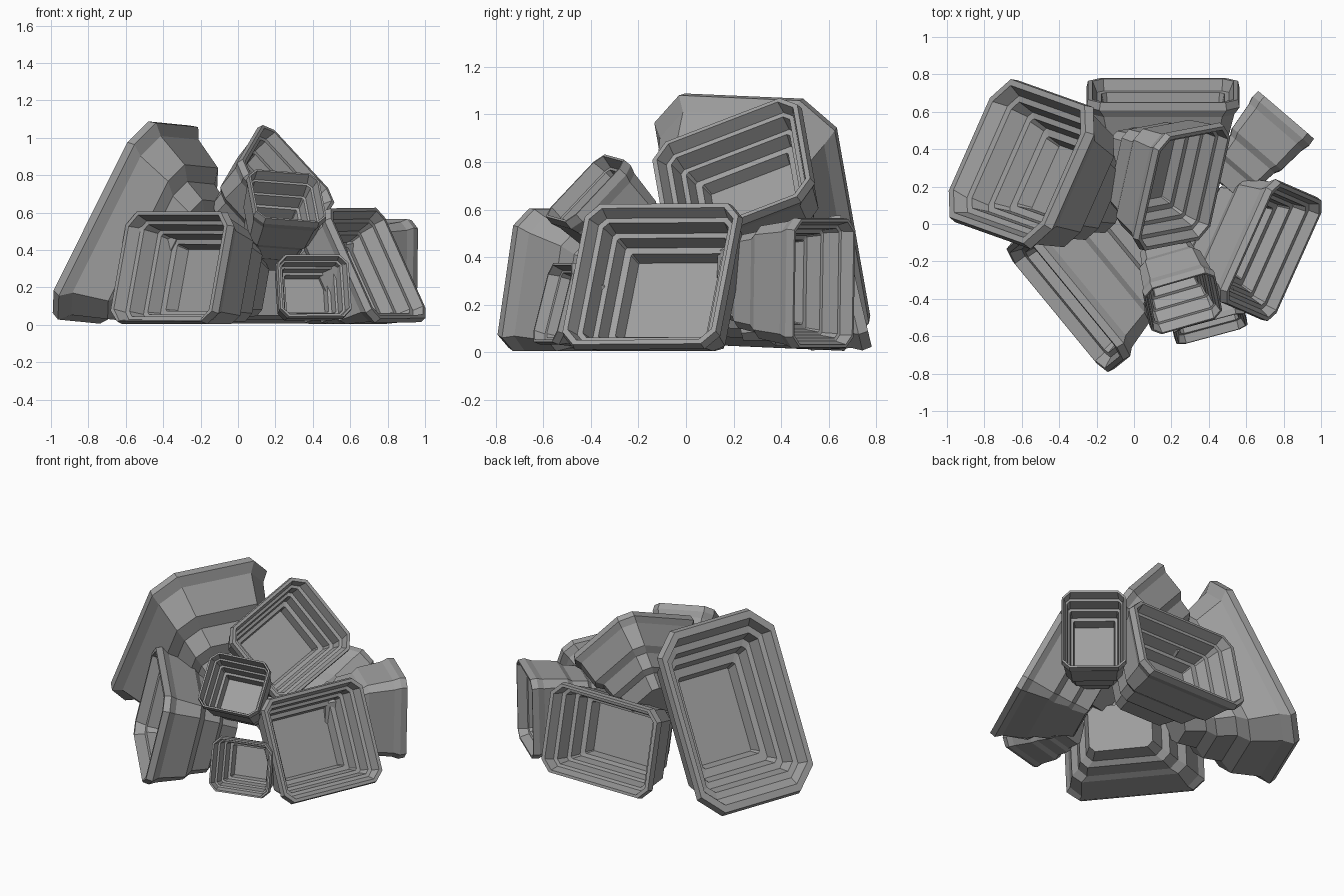
import bpy, bmesh
from mathutils import Vector

if "Cube" in bpy.data.objects:
    bpy.data.objects.remove(bpy.data.objects["Cube"])

# Ring profile: (scale, depth fraction, corner chamfer)
OUTER = [(.46, 1.0, .14), (.55, .80, .16), (.65, .75, .18), (.72, .55, .2),
         (.83, .48, .23), (.93, .16, .28), (1.0, .08, .3)]
INNER = [(.98, 0, .29), (.92, 0, .25), (.86, .12, .16), (.80, .13, .11), (.76, .29, .07),
         (.70, .30, .05), (.66, .44, .04), (.58, .45, .03), (.54, .58, .02)]

grey = bpy.data.materials.new("mid_grey")
grey.diffuse_color = (.35, .35, .35, 1)
grey.use_nodes = True
grey.node_tree.nodes["Principled BSDF"].inputs["Base Color"].default_value = grey.diffuse_color


def cup(name, centre, normal, across, width, height, depth, corner=1.0, taper=1.0):
    """Open stepped cup with a chamfered rectangular rim, facing along normal."""
    c, n = Vector(centre), Vector(normal).normalized()
    u = Vector(across)
    u = (u - n * u.dot(n)).normalized()
    v = n.cross(u)
    m = min(width, height) / 2
    bm = bmesh.new()
    rings = []
    for i, (s, d, ch) in enumerate(OUTER + INNER):
        outside = i < len(OUTER)
        k = m * ch * corner
        s = s ** taper
        a, b = width / 2 * s, height / 2 * s
        ring = []
        for x, y in [(a, b - k), (a - k, b), (k - a, b), (-a, b - k),
                     (-a, k - b), (k - a, -b), (a - k, -b), (a, k - b)]:
            p = c + u * x + v * y - n * d * depth
            p.z = max(p.z, .005 if outside else .02)   # rest on the ground
            ring.append(bm.verts.new(p))
        rings.append(ring)
    for r, q in zip(rings, rings[1:]):
        for i in range(8):
            j = (i + 1) % 8
            bm.faces.new((r[i], r[j], q[j], q[i]))
    bm.faces.new(rings[0][::-1])
    bm.faces.new(rings[-1])
    bmesh.ops.recalc_face_normals(bm, faces=bm.faces)
    me = bpy.data.meshes.new(name)
    bm.to_mesh(me)
    bm.free()
    me.materials.append(grey)
    bpy.context.collection.objects.link(bpy.data.objects.new(name, me))


# Cluster of cups growing out of a shared middle
cup("large_tilted_cup", (-.625, .335, .565), (-.79, .37, .46), (.42, .9, -.05), .83, 1.19, .58, 1.1, 1.3)
cup("front_left_cup", (-.37, -.43, .305), (-.74, -.61, .22), (.62, -.77, 0), .87, .63, .52, .8)
cup("right_cup", (.75, -.15, .33), (.82, -.37, .44), (.4, .92, 0), .72, .67, .46, .6)
cup("top_cup", (.27, .19, .77), (.70, -.38, .58), (.11, .5, .19), .68, .58, .46, .85)
cup("back_cup", (.155, .715, .30), (0, .97, .23), (1, 0, 0), .82, .58, .52, .8)
cup("back_right_cup", (.81, .58, .29), (.65, .76, -.02), (.76, -.65, 0), .40, .55, .5, .8, .8)
cup("small_upper_cup", (.265, -.425, .69), (.25, -.68, .69), (.95, .28, -.08), .40, .37, .48, .9, .9)
cup("small_lower_cup", (.41, -.56, .21), (.25, -.93, .25), (.97, .25, 0), .40, .35, .38, .9)
